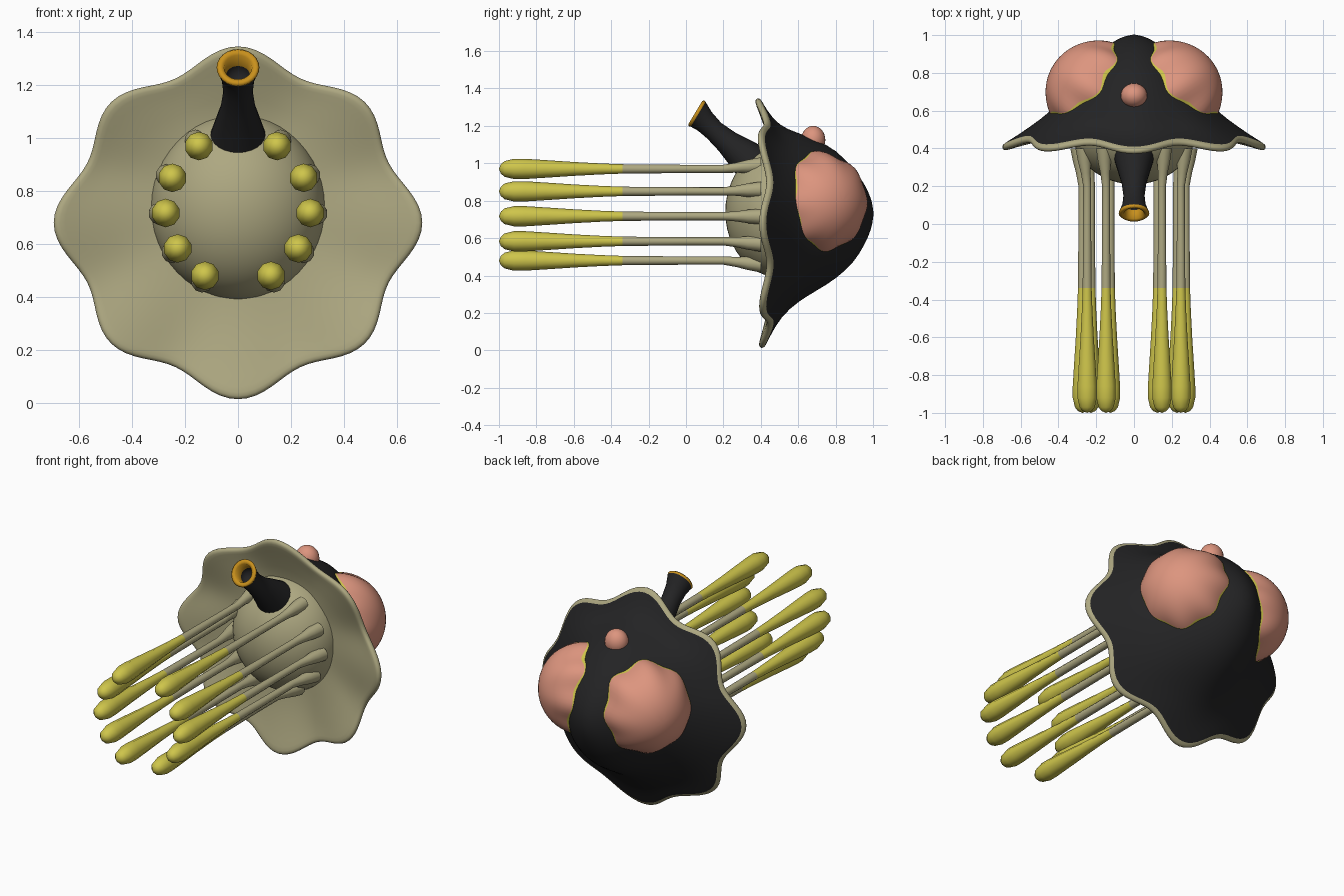
import bpy, bmesh
from math import sin, cos, pi, radians
from mathutils import Vector

if "Cube" in bpy.data.objects:
    bpy.data.objects.remove(bpy.data.objects["Cube"])


def material(name, rgb):
    m = bpy.data.materials.new(name)
    m.use_nodes = True
    color = (*rgb, 1)
    m.diffuse_color = color
    m.node_tree.nodes["Principled BSDF"].inputs["Base Color"].default_value = color
    return m


BEIGE = material("beige", (0.42, 0.39, 0.22))
BLACK = material("charcoal", (0.017, 0.017, 0.018))
PINK = material("salmon pink", (0.72, 0.30, 0.21))
YELLOW = material("yellow", (0.62, 0.56, 0.07))
GOLD = material("gold", (0.58, 0.28, 0.012))


def finish(name, bm, mats, subdiv=0):
    bmesh.ops.recalc_face_normals(bm, faces=bm.faces)
    mesh = bpy.data.meshes.new(name)
    bm.to_mesh(mesh)
    bm.free()
    for m in mats:
        mesh.materials.append(m)
    mesh.shade_smooth()
    ob = bpy.data.objects.new(name, mesh)
    bpy.context.scene.collection.objects.link(ob)
    if subdiv:
        mod = ob.modifiers.new("smooth", "SUBSURF")
        mod.levels = mod.render_levels = subdiv
    return ob


def loft(name, rings, bands, mats, start=None, end=None, subdiv=0):
    """Skin closed rings; bands gives the material slot of each strip."""
    bm = bmesh.new()
    loops = [[bm.verts.new(p) for p in ring] for ring in rings]
    n = len(rings[0])
    for a, b, slot in zip(loops, loops[1:], bands):
        for i in range(n):
            j = (i + 1) % n
            bm.faces.new((a[i], a[j], b[j], b[i])).material_index = slot
    for tip, loop, slot in ((start, loops[0], bands[0]), (end, loops[-1], bands[-1])):
        if tip is not None:
            v = bm.verts.new(tip)
            for i in range(n):
                bm.faces.new((v, loop[i], loop[(i + 1) % n])).material_index = slot
    return finish(name, bm, mats, subdiv)


# Hood: rows of y, half width, top z, bottom z, rim waviness
BACK = [
    (0.992, 0.06, 0.81, 0.65, 0), (0.958, 0.125, 0.885, 0.57, 0),
    (0.90, 0.195, 0.97, 0.47, 0), (0.80, 0.275, 1.075, 0.38, 0),
    (0.70, 0.345, 1.125, 0.32, 0.05), (0.60, 0.435, 1.165, 0.26, 0.15),
    (0.51, 0.56, 1.20, 0.18, 0.5), (0.45, 0.655, 1.29, 0.07, 0.9),
    (0.43, 0.69, 1.335, 0.025, 1),
]
FRONT = [
    (0.415, 0.705, 1.355, 0.005, 1), (0.395, 0.70, 1.35, 0.01, 1),
    (0.39, 0.68, 1.33, 0.03, 1), (0.405, 0.64, 1.29, 0.08, 0.9),
    (0.44, 0.50, 1.16, 0.22, 0.4), (0.47, 0.35, 1.05, 0.38, 0),
]


def hood_ring(row, n=64):
    y, w, top, bottom, wave = row
    ring = []
    for i in range(n):
        a = 2 * pi * i / n
        k = 1 - wave * (0.055 * (1 - cos(8 * a)) + 0.015 * (1 - cos(4 * a)))
        dy = wave * (-0.022 * cos(8 * a) - 0.02 * max(0, sin(a)) ** 3 + 0.018)
        ring.append(Vector((w * k * cos(a), y + dy,
                            (top + bottom) / 2 + (top - bottom) / 2 * k * sin(a))))
    return ring


def inside_hood(p):
    for a, b in zip(BACK, BACK[1:]):
        if b[0] <= p.y <= a[0]:
            f = (a[0] - p.y) / (a[0] - b[0])
            w, top, bottom = (a[i] + f * (b[i] - a[i]) for i in (1, 2, 3))
            h = (top - bottom) / 2
            return (p.x / w) ** 2 + ((p.z - bottom - h) / h) ** 2 < 1
    return p.y < 0.5


rows = BACK + FRONT
loft("hood", [hood_ring(r) for r in rows],
     [0 if i < len(BACK) - 1 else 1 for i in range(len(rows) - 1)],
     [BLACK, BEIGE], start=(0, 1.004, 0.73), end=(0, 0.48, 0.72), subdiv=1)


def ball(name, center, size, mat, u=48, v=24):
    bm = bmesh.new()
    bmesh.ops.create_uvsphere(bm, u_segments=u, v_segments=v, radius=1)
    for vert in bm.verts:
        vert.co = Vector(a * s + c for a, s, c in zip(vert.co, size, center))
    return finish(name, bm, [mat])


ball("body", (0, 0.50, 0.74), (0.33, 0.29, 0.35), BEIGE)
ball("top_spot", (0, 0.68, 1.125), (0.07, 0.065, 0.075), PINK, 24, 16)


# Side bulges: domes with a scalloped edge and thin yellow border
def bulge(name, side):
    center = Vector((0.2 * side, 0.70, 0.79))
    axis = Vector((0.86 * side, 0.51, 0)).normalized()
    across = Vector((axis.y, -axis.x, 0))
    up = Vector((0, 0, 1))
    n, radius = 64, 0.268

    def point(a, t):
        r = radius * (1 + 0.035 * cos(8 * a) * sin(t) ** 4)
        return center + axis * radius * cos(t) + (across * cos(a) + up * sin(a)) * r * sin(t)

    angles = [2 * pi * i / n for i in range(n)]
    edges = []
    for a in angles:
        t = radians(30)
        while t < radians(115) and not inside_hood(point(a, t)):
            t += radians(0.5)
        edges.append(t + 0.02 * cos(8 * a))
    steps = [i / 12 * 0.975 for i in range(1, 13)] + [1.02, 1.14]
    rings = [[point(a, e * s) for a, e in zip(angles, edges)] for s in steps]
    loft(name, rings, [0] * 11 + [1, 1], [PINK, YELLOW], start=center + axis * radius)


bulge("left_bulge", 1)
bulge("right_bulge", -1)


# Siphon: y, z, radius and tilt of each ring, ending inside the mouth
SIPHON = [
    (0.38, 0.98, 0.115, 45), (0.30, 1.05, 0.09, 45), (0.22, 1.115, 0.066, 44),
    (0.15, 1.175, 0.056, 42), (0.10, 1.225, 0.062, 36), (0.065, 1.262, 0.077, 31),
    (0.057, 1.267, 0.081, 31), (0.05, 1.272, 0.072, 31), (0.055, 1.268, 0.053, 31),
    (0.10, 1.235, 0.046, 35), (0.12, 1.21, 0.04, 40),
]
rings = []
for y, z, r, tilt in SIPHON:
    v = Vector((0, sin(radians(tilt)), cos(radians(tilt))))
    rings.append([Vector((r * cos(a), y, z)) + v * r * sin(a)
                  for a in (2 * pi * i / 24 for i in range(24))])
loft("siphon", rings, [0] * 5 + [1] * 4 + [0], [BLACK, GOLD], end=(0, 0.125, 1.205))


# Tentacles: y and radius along a stem with a club at the tip
STEM = [
    (-0.99, 0.025), (-0.97, 0.042), (-0.92, 0.054), (-0.86, 0.054), (-0.75, 0.047),
    (-0.6, 0.037), (-0.45, 0.029), (-0.34, 0.025), (0, 0.022), (0.2, 0.022),
    (0.27, 0.027), (0.33, 0.036), (0.40, 0.042),
]
ROOTS = [(0.148, 0.97), (0.248, 0.85), (0.273, 0.717), (0.228, 0.583), (0.125, 0.48)]
for side, label in ((1, "left"), (-1, "right")):
    for k, (x, z) in enumerate(ROOTS):
        out = Vector((x, 0, z - 0.74)).normalized()
        rings = []
        for y, r in STEM:
            shift = out * max(0, y - 0.2) * 0.12
            rings.append([((x + shift.x + r * cos(a)) * side, y, z + shift.z + r * sin(a))
                          for a in (2 * pi * (i + 0.5) / 10 for i in range(10))])
        loft(f"{label}_tentacle_{k + 1}", rings, [0] * 7 + [1] * 5, [YELLOW, BEIGE],
             start=(x * side, -1.0, z))
